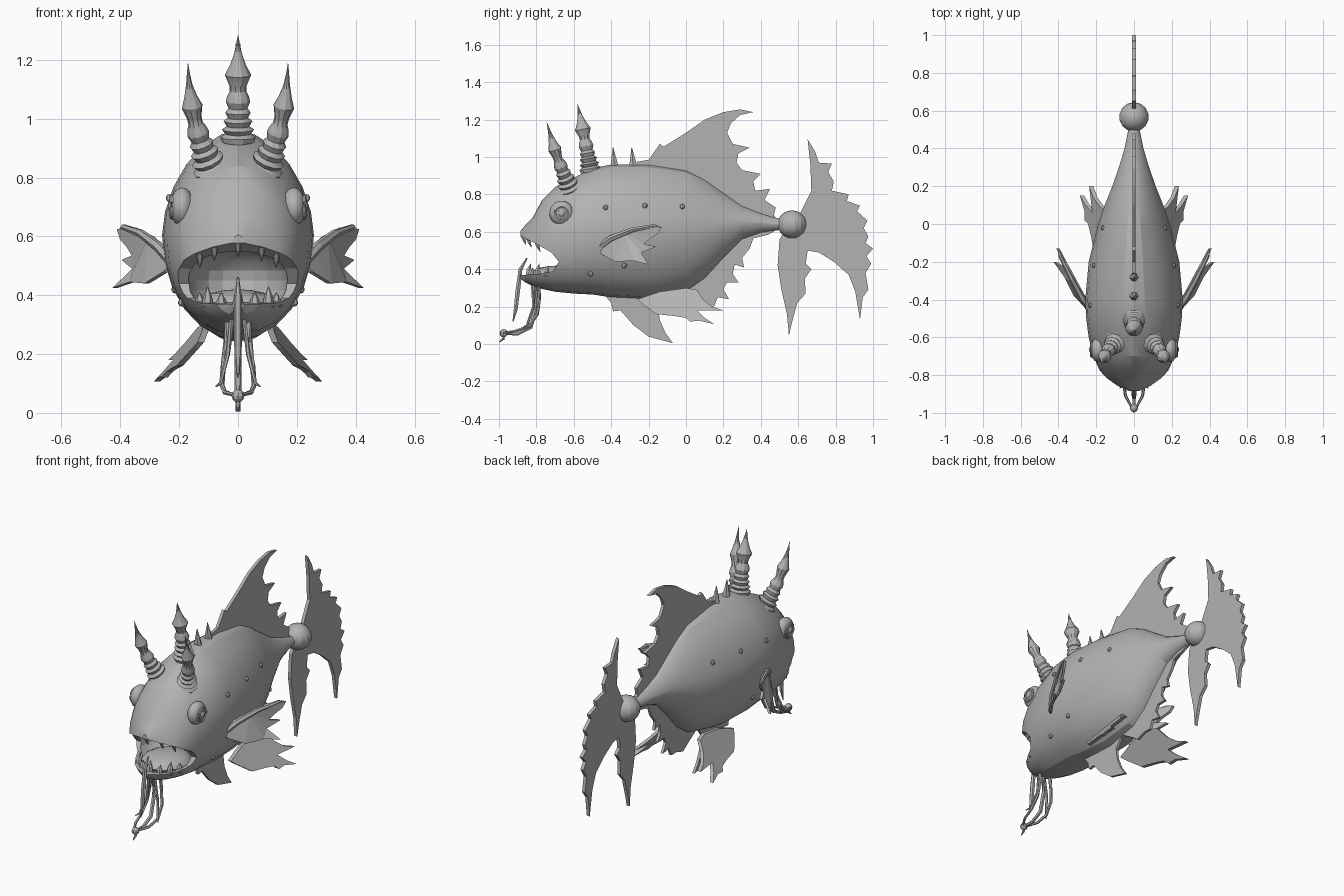
import bpy, bmesh, math
from mathutils import Vector

if "Cube" in bpy.data.objects:
    bpy.data.objects.remove(bpy.data.objects["Cube"])

grey = bpy.data.materials.new("stone_grey")
grey.diffuse_color = (0.45, 0.45, 0.45, 1)
grey.use_nodes = True
grey.node_tree.nodes["Principled BSDF"].inputs["Base Color"].default_value = grey.diffuse_color


def finish(name, bm, angle=None):
    bmesh.ops.recalc_face_normals(bm, faces=bm.faces)
    me = bpy.data.meshes.new(name)
    bm.to_mesh(me)
    bm.free()
    me.materials.append(grey)
    ob = bpy.data.objects.new(name, me)
    bpy.context.collection.objects.link(ob)
    if angle:
        smooth(ob, angle)
    return ob


def smooth(ob, angle):
    bpy.ops.object.select_all(action='DESELECT')
    bpy.context.view_layer.objects.active = ob
    ob.select_set(True)
    bpy.ops.object.shade_smooth_by_angle(angle=math.radians(angle))


def loft(name, rings, angle=None):
    """Skin a list of closed rings and cap both ends."""
    bm = bmesh.new()
    vs = [[bm.verts.new(p) for p in r] for r in rings]
    n = len(vs[0])
    for a, b in zip(vs, vs[1:]):
        for i in range(n):
            bm.faces.new((a[i], a[(i + 1) % n], b[(i + 1) % n], b[i]))
    bm.faces.new(vs[0])
    bm.faces.new(vs[-1])
    return finish(name, bm, angle)


def tube(name, path, radii, n=8, angle=None):
    """Round section swept along a path with changing radius."""
    path = [Vector(p) for p in path]
    rings = []
    for i, p in enumerate(path):
        t = path[min(i + 1, len(path) - 1)] - path[max(i - 1, 0)]
        q = t.to_track_quat('Z', 'Y')
        rings.append([p + q @ Vector((radii[i] * math.cos(2 * math.pi * k / n),
                                      radii[i] * math.sin(2 * math.pi * k / n), 0))
                      for k in range(n)])
    return loft(name, rings, angle)


def ball(name, c, r, u=12, v=8, angle=None):
    bm = bmesh.new()
    bmesh.ops.create_uvsphere(bm, u_segments=u, v_segments=v, radius=1)
    for w in bm.verts:
        w.co = Vector((c[i] + w.co[i] * r[i] for i in range(3)))
    return finish(name, bm, angle)


def plate(name, pts, fx=lambda y, z: 0, t=0.006):
    """Fin cut from a y,z outline; fx gives the sideways position."""
    bm = bmesh.new()
    a = [bm.verts.new((fx(y, z) - t, y, z)) for y, z in pts]
    b = [bm.verts.new((fx(y, z) + t, y, z)) for y, z in pts]
    n = len(pts)
    caps = [bm.faces.new(a), bm.faces.new(b[::-1])]
    for i in range(n):
        bm.faces.new((a[i], b[i], b[(i + 1) % n], a[(i + 1) % n]))
    bmesh.ops.recalc_face_normals(bm, faces=bm.faces)
    bmesh.ops.triangulate(bm, faces=caps)
    return finish(name, bm)


def cut(ob, cutter):
    m = ob.modifiers.new("cut", 'BOOLEAN')
    m.operation, m.solver, m.object = 'DIFFERENCE', 'EXACT', cutter
    bpy.context.view_layer.objects.active = ob
    bpy.ops.object.modifier_apply(modifier="cut")
    bpy.data.objects.remove(cutter)


# body sections: y, top, bottom, half width
SECTIONS = [(-.885, .605, .35, .04), (-.86, .635, .33, .10), (-.82, .675, .31, .147),
            (-.77, .77, .295, .185), (-.7, .84, .28, .215), (-.6, .89, .27, .24),
            (-.5, .94, .265, .253), (-.4, .96, .25, .258), (-.2, .96, .24, .24),
            (0, .93, .28, .19), (.1, .88, .35, .155), (.2, .81, .46, .115),
            (.3, .74, .56, .08), (.4, .70, .595, .05), (.5, .67, .61, .03), (.56, .66, .62, .025)]


def power(y, upper):
    """Section exponent: round at the head, ridged along the rear flank."""
    f = min(1, max(0, (y + .6) / .6))
    return (1.05 if upper else .92) + .22 * f


def spow(v, e):
    return math.copysign(abs(v) ** e, v)


def section(y, top, bot, hw, n=24):
    mid, h, ring = (top + bot) / 2, (top - bot) / 2, []
    for k in range(n):
        a = 2 * math.pi * k / n
        e = power(y, math.sin(a) >= 0)
        ring.append((hw * spow(math.cos(a), e), y, mid + h * spow(math.sin(a), e)))
    return ring


def side_x(y, z):
    """Half width of the body at y, z."""
    for a, b in zip(SECTIONS, SECTIONS[1:]):
        if a[0] <= y <= b[0]:
            f = (y - a[0]) / (b[0] - a[0])
            _, top, bot, hw = [p + (q - p) * f for p, q in zip(a, b)]
            v = (2 * z - top - bot) / (top - bot)
            e = power(y, v >= 0)
            return hw * max(0, 1 - abs(v) ** (2 / e)) ** (e / 2)
    return 0


# body with open mouth
body = loft("body", [section(*s) for s in SECTIONS])
cut(body, plate("mouth_cutter", [(-1, .60), (-.89, .58), (-.8, .535), (-.72, .49), (-.68, .44),
                                 (-.71, .39), (-.78, .375), (-.87, .37), (-1, .37)], t=.4))
cut(body, ball("throat_cutter", (0, -.70, .45), (.17, .2, .13), 20, 12))
smooth(body, 18)
ball("tongue", (0, -.68, .375), (.135, .15, .045), angle=40)

# teeth
for x in (-.13, -.08, 0, .08, .13):
    y = -.875 + x * x * 4.5
    z = .585 - (y + .885) * .5
    tube("upper_tooth", [(x, y, z), (x, y + .01, z - .025), (x, y + .02, z - .05)], [.012, .009, .001], 6)
for i, a in enumerate(range(-75, 76, 25)):
    r = math.radians(a)
    p = Vector((.135 * math.sin(r), -.71 - .13 * math.cos(r), .36))
    h = .07 if i % 2 else .05
    tube("lower_tooth", [p, p + Vector((0, 0, h * .5)), p + Vector((0, .01, h))], [.02, .015, .001], 6)

# horns: ringed stem with a spear head
HORN = [(0, 1), (.05, 1.1), (.08, .8), (.12, 1.02), (.15, .72), (.2, .92), (.23, .65), (.28, .82),
        (.32, .62), (.38, .8), (.43, .72), (.48, .55), (.53, .58), (.63, .9), (.72, .55),
        (.82, .28), (.92, .12), (1, .01)]


def horn(name, a, b, c, r0, r1):
    a, b, c = Vector(a), Vector(b), Vector(c)
    tube(name, [a * (1 - t) ** 2 + b * 2 * t * (1 - t) + c * t * t for t, _ in HORN],
         [k * (r0 + (r1 - r0) * min(1, t * 1.6)) for t, k in HORN], 10, 25)


horn("centre_horn", (0, -.51, .92), (0, -.54, 1.1), (0, -.58, 1.285), .055, .05)
for s in (-1, 1):
    horn("side_horn", (s * .085, -.615, .82), (s * .165, -.69, .98), (s * .17, -.745, 1.19), .06, .04)

    # eyes with a raised ring and pupil
    ball("eye", (s * .19, -.665, .70), (.042, .066, .066), 16, 10, 40)
    ring = [(s * .224, -.665 + .036 * math.cos(k * math.pi / 8), .70 + .036 * math.sin(k * math.pi / 8))
            for k in range(17)]
    tube("eye_ring", ring, [.008] * 17, 6)
    ball("pupil", (s * .226, -.665, .70), (.012, .02, .02), 10, 6, 40)

    # warts along the flank
    for y, z in ((-.43, .73), (-.22, .74), (-.02, .735), (-.51, .375), (-.33, .42)):
        ball("wart", (s * side_x(y, z), y, z), (.012, .014, .014), 8, 5)

    # pectoral fin
    plate("pectoral_fin", [(-.47, .51), (-.41, .56), (-.33, .60), (-.22, .63), (-.13, .625), (-.15, .59),
                           (-.19, .565), (-.225, .535), (-.16, .52), (-.24, .49), (-.2, .425),
                           (-.28, .445), (-.38, .44), (-.45, .48)],
          lambda y, z, s=s: s * (.225 + (y + .46) * .54 + max(0, .5 - z) * .7), .009)
    tube("pectoral_spine", [(s * .22, -.47, .51), (s * .27, -.40, .565), (s * .33, -.29, .61),
                            (s * .39, -.17, .632), (s * .40, -.13, .622)], [.02, .018, .014, .01, .003], 6)

    # pelvic fin, swept out and down
    plate("pelvic_fin", [(-.26, .24), (-.14, .28), (0, .30), (.06, .29), (.09, .24), (.14, .20), (.2, .18),
                         (.13, .18), (.06, .18), (.1, .14), (.15, .107), (.07, .125), (.02, .12),
                         (.0, .14), (-.06, .15), (-.16, .16), (-.24, .22)],
          lambda y, z, s=s: s * (.135 + (.27 - z) * .75 + y * .12), .011)

    # chin barbels
    tube("chin_barbel", [(s * .035, -.79, .33), (s * .04, -.785, .24), (s * .05, -.795, .16),
                         (s * .055, -.84, .095), (s * .045, -.91, .07), (s * .01, -.975, .06)],
         [.012, .01, .009, .009, .008, .006], 6, 50)
    tube("short_barbel", [(s * .02, -.82, .32), (s * .035, -.815, .2), (s * .06, -.85, .10),
                          (s * .075, -.87, .09)], [.009, .008, .006, .003], 6, 50)

# lure and centre barbel
tube("centre_barbel", [(0, -.85, .46), (0, -.885, .40), (0, -.90, .28), (0, -.91, .19), (0, -.925, .12)],
     [.004, .012, .014, .012, .003], 6)
tube("lure_stem", [(0, -.81, .32), (0, -.80, .2), (0, -.83, .09), (0, -.9, .055), (0, -.975, .055)],
     [.014, .012, .012, .01, .008], 6, 50)
ball("lure", (0, -.975, .058), (.022, .022, .022), 8, 6)
tube("lure_tail", [(0, -.975, .055), (0, -.975, .03), (0, -.998, .01)], [.01, .009, .003], 6)

# back spikes
for y, h in ((-.38, 1.05), (-.28, 1.05)):
    tube("back_spike", [(0, y, .94), (0, y - .005, .98), (0, y - .01, h)], [.026, .018, .002], 6)

# dorsal fin
plate("dorsal_fin", [(-.28, .94), (-.26, .975), (-.2, .985), (-.14, 1.07), (-.12, 1.055), (0, 1.13),
                     (.1, 1.2), (.2, 1.24), (.29, 1.255), (.36, 1.24), (.29, 1.225), (.24, 1.18),
                     (.22, 1.13), (.25, 1.07), (.34, 1.05), (.28, 1.02), (.27, .97), (.3, .93),
                     (.4, .91), (.36, .87), (.37, .82), (.45, .83), (.42, .77), (.48, .73),
                     (.47, .69), (.5, .64), (.3, .66), (.1, .78), (-.1, .88)], t=.009)

# anal fin
plate("anal_fin", [(.5, .62), (.44, .585), (.36, .565), (.34, .51), (.3, .46), (.31, .41), (.26, .425),
                   (.25, .375), (.28, .33), (.22, .33), (.2, .295), (.23, .24), (.17, .25), (.15, .2),
                   (.1, .2), (.04, .18), (-.02, .22), (-.1, .27), (0, .36), (.15, .48), (.28, .62)], t=.008)

# ventral fin
plate("ventral_fin", [(-.45, .28), (-.4, .22), (-.39, .175), (-.35, .18), (-.28, .1), (-.2, .04),
                      (-.07, .005), (-.11, .06), (-.14, .13), (-.15, .2), (-.1, .27), (-.25, .32)], t=.008)

# tail joint and tail fin
ball("tail_joint", (0, .567, .64), (.078, .078, .075), 14, 10, 20)
plate("tail_fin", [(.56, .66), (.61, .70), (.67, .82), (.665, .96), (.65, 1.095), (.69, 1.03), (.71, .97),
                   (.78, .965), (.76, .92), (.79, .87), (.78, .82), (.87, .80), (.86, .765), (.93, .74),
                   (.915, .71), (.97, .66), (.95, .62), (.975, .575), (.96, .54), (1.0, .51), (.965, .47),
                   (.99, .43), (.96, .38), (.975, .29), (.945, .25), (.93, .13), (.905, .28),
                   (.87, .37), (.79, .44), (.71, .49), (.65, .50), (.64, .43), (.67, .40), (.635, .35),
                   (.64, .27), (.595, .22), (.57, .13), (.55, .045), (.54, .16), (.51, .29),
                   (.49, .42), (.50, .56)], t=.01)
